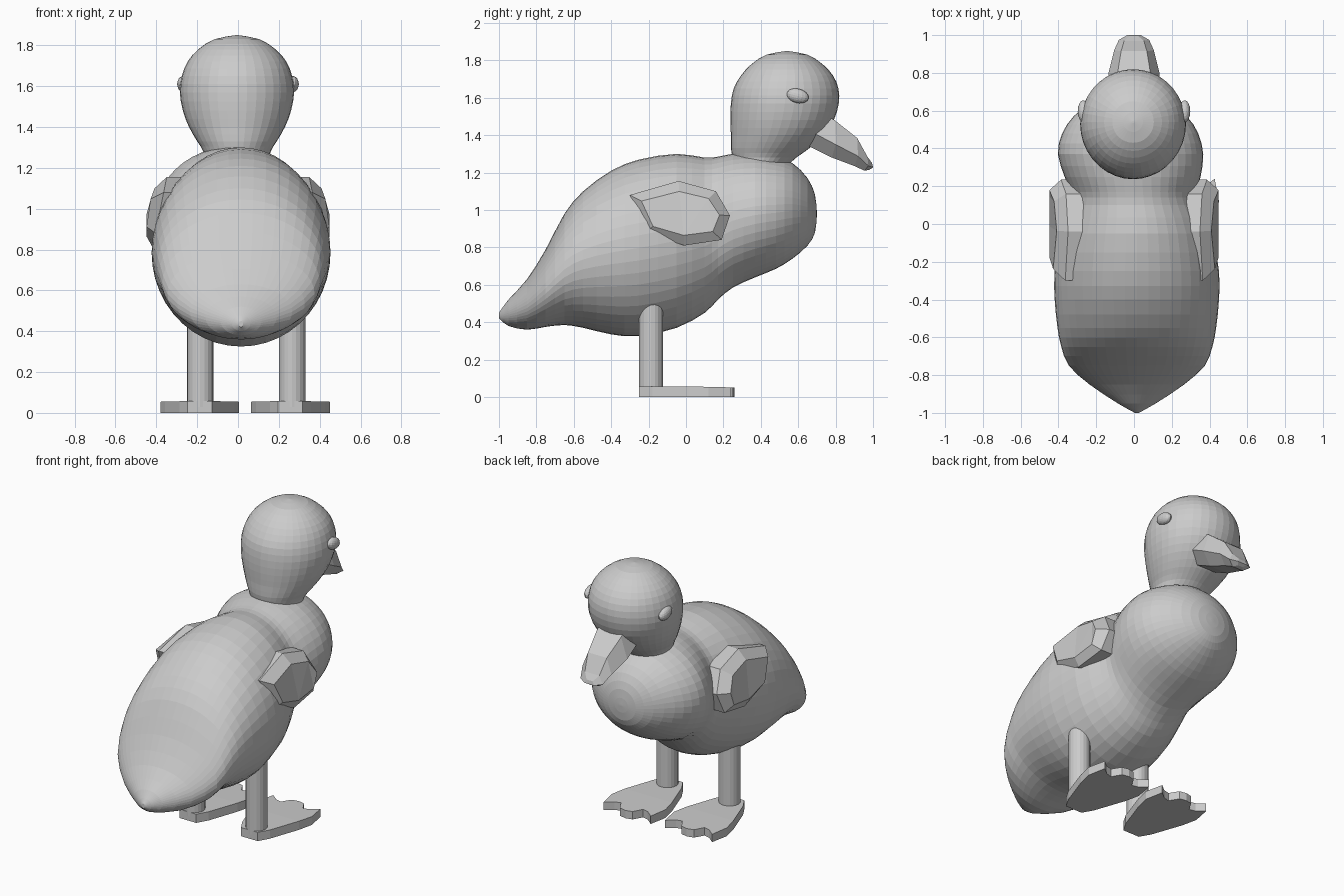
import bpy, bmesh, math
from mathutils import Vector, Matrix

cube = bpy.data.objects.get("Cube")
if cube:
    bpy.data.objects.remove(cube)

grey = bpy.data.materials.new("plain grey")
grey.use_nodes = True
GREY = (0.6, 0.6, 0.6, 1)
grey.diffuse_color = GREY
grey.node_tree.nodes["Principled BSDF"].inputs["Base Color"].default_value = GREY


def finish(name, bm):
    """Turn a bmesh into a flat-shaded object."""
    bmesh.ops.recalc_face_normals(bm, faces=bm.faces)
    mesh = bpy.data.meshes.new(name)
    bm.to_mesh(mesh)
    bm.free()
    mesh.materials.append(grey)
    obj = bpy.data.objects.new(name, mesh)
    bpy.context.collection.objects.link(obj)
    return obj


def loft(name, rings):
    """Skin a list of equal-length rings and cap both ends."""
    bm = bmesh.new()
    rows = [[bm.verts.new(p) for p in ring] for ring in rings]
    n = len(rows[0])
    for a, b in zip(rows, rows[1:]):
        for i in range(n):
            j = (i + 1) % n
            bm.faces.new((a[i], a[j], b[j], b[i]))
    caps = [bm.faces.new(rows[0]), bm.faces.new(rows[-1])]
    bmesh.ops.triangulate(bm, faces=caps)
    return finish(name, bm)


def smooth_rows(rows, steps):
    """Fill in rows between the given ones with a Catmull-Rom curve."""
    pts = [Vector(r) for r in rows]
    pts = [pts[0]] + pts + [pts[-1]]
    out = []
    for a, b, c, d in zip(pts, pts[1:], pts[2:], pts[3:]):
        for s in range(steps):
            t = s / steps
            out.append(b + (c - a) * t / 2 + (a * 2 - b * 5 + c * 4 - d) * t * t / 2
                       + (b * 3 - a - c * 3 + d) * t ** 3 / 2)
    return out + [pts[-1]]


def circle(n):
    return [(math.cos(i * math.tau / n), math.sin(i * math.tau / n)) for i in range(n)]


# Body: y, top, bottom, half width
body_rows = [
    (-1, .45, .42, .01), (-.95, .52, .38, .1), (-.85, .63, .36, .25),
    (-.75, .79, .375, .36), (-.65, .98, .385, .4), (-.55, 1.1, .37, .42),
    (-.4, 1.21, .335, .435), (-.25, 1.27, .325, .435), (-.05, 1.3, .37, .4),
    (.1, 1.28, .45, .345), (.17, 1.285, .52, .335), (.25, 1.3, .585, .36),
    (.37, 1.305, .64, .385), (.48, 1.285, .685, .36), (.57, 1.25, .74, .3),
    (.65, 1.17, .81, .2), (.69, 1.08, .88, .1), (.7, .985, .975, .01)]
rings = []
for y, top, low, half in smooth_rows(body_rows, 2):
    cx = max(-.02, .015 - .09 * max(0, y))
    rings.append([(cx + half * c, y, (top + low) / 2 + (top - low) / 2 * s)
                  for c, s in circle(44)])
loft("body", rings)

# Head and neck: z, back, front, half width
head_rows = [
    (1.2, .27, .5, .15), (1.28, .25, .59, .165), (1.33, .24, .66, .195),
    (1.4, .24, .735, .235), (1.48, .237, .79, .265), (1.57, .24, .817, .28),
    (1.65, .255, .815, .27), (1.72, .295, .785, .242), (1.78, .35, .73, .19),
    (1.83, .43, .65, .11), (1.85, .535, .545, .005)]
loft("head", [[(-.005 + half * c, (back + front) / 2 + (front - back) / 2 * s, z)
               for c, s in circle(36)]
              for z, back, front, half in smooth_rows(head_rows, 2)])

# Bill: y, top, bottom, half width
bill_rows = [(.68, 1.55, 1.34, .13), (.8, 1.48, 1.28, .135),
             (.92, 1.385, 1.235, .105), (.975, 1.285, 1.21, .08), (1, 1.25, 1.215, .035)]
loft("bill", [[(half, y, low + (top - low) * .35), (half * .65, y - .005, top),
               (-half * .65, y - .005, top), (-half, y, low + (top - low) * .35),
               (-half * .5, y - .02, low), (half * .5, y - .02, low)]
              for y, top, low, half in bill_rows])

# Paired parts
wing_outline = [(-.3, 1.08), (-.04, 1.155), (.16, 1.1), (.235, .97),
                (.19, .84), (-.01, .81), (-.22, .88)]
foot_half = [(.06, -.25), (.1, -.18), (.17, .02), (.193, .12), (.17, .24),
             (.12, .2), (.08, .19), (.045, .25)]
foot_outline = foot_half + [(0, .26)] + [(-x, y) for x, y in reversed(foot_half)]

for side, label in ((1, "left"), (-1, "right")):
    # Eye
    bm = bmesh.new()
    bmesh.ops.create_uvsphere(bm, u_segments=16, v_segments=10, radius=1)
    bm.transform(Matrix.Translation((side * .268, .597, 1.61))
                 @ Matrix.Rotation(math.radians(-14), 4, "X")
                 @ Matrix.Diagonal((.03, .06, .038, 1)))
    finish(label + "_eye", bm)

    # Wing slab with a bevelled outer face
    inner = [(side * .24, y, z) for y, z in wing_outline]
    rim = [(side * (.38 - (z - 1) * .2), y, z) for y, z in wing_outline]
    outer = [(side * (.448 - max(0, z - 1) * .25), -.02 + (y + .02) * .78,
              .98 + (z - .98) * .68) for y, z in wing_outline]
    loft(label + "_wing", [inner, rim, outer])

    # Leg and webbed foot
    cx = .04 + side * .225
    loft(label + "_leg", [[(cx + .065 * c, -.187 + .065 * s, z) for c, s in circle(20)]
                          for z in (.03, .5)])
    fx = .035 + side * .222
    loft(label + "_foot", [[(fx + x, y, z - max(0, y) * z * .4) for x, y in foot_outline]
                           for z in (0, .057)])
